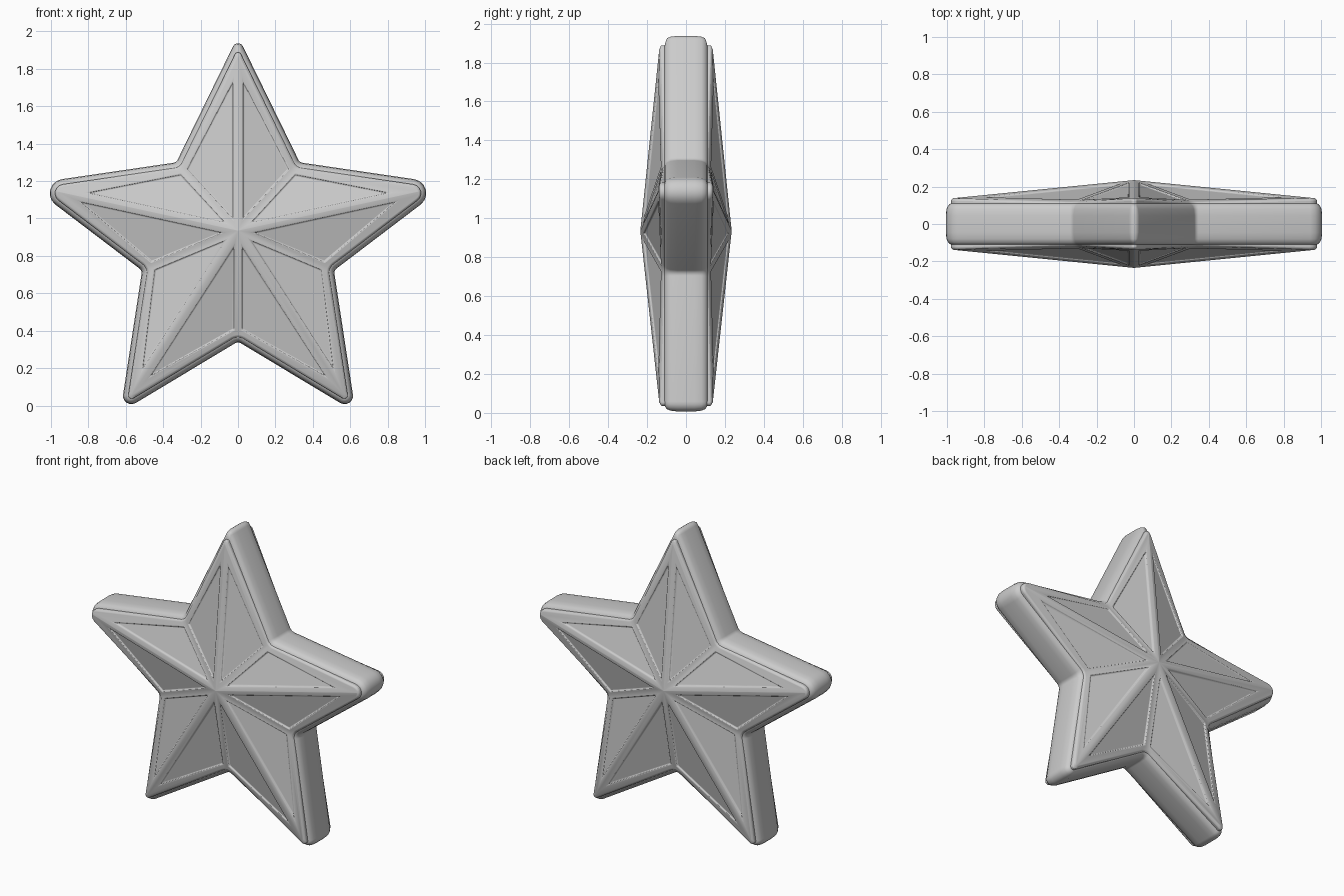
import bpy, bmesh, math
from mathutils import Vector
from mathutils.geometry import normal

if "Cube" in bpy.data.objects:
    bpy.data.objects.remove(bpy.data.objects["Cube"])

grey = bpy.data.materials.new("soft_grey")
grey.use_nodes = True
COLOUR = (0.6, 0.6, 0.6, 1)
grey.diffuse_color = COLOUR
grey.node_tree.nodes["Principled BSDF"].inputs["Base Color"].default_value = COLOUR

# Sharp star corners (x, z, rounding), clockwise from the top tip
half = [(0.33, 1.30, 0.03), (1.121, 1.184, 0.076), (0.513, 0.722, 0.03), (0.629, -0.036, 0.045)]
CORNERS = [(0, 1.975, 0.03)] + half + [(0, 0.342, 0.03)] + [(-x, z, r) for x, z, r in reversed(half)]
N = len(CORNERS)
ARC = 7
PEAK = Vector((0, 0.935))


def cross_lines(p, u, q, v):
    """Point where line p+u*s meets line q+v*t."""
    w = q - p
    return p + u * ((w.x * v.y - w.y * v.x) / (u.x * v.y - u.y * v.x))


def inset_polygon(points, widths):
    """Move each side of a clockwise polygon inwards by its own width."""
    sides = []
    for i, p in enumerate(points):
        u = (points[(i + 1) % len(points)] - p).normalized()
        sides.append((p + Vector((u.y, -u.x)) * widths[i], u))
    return [cross_lines(*sides[i - 1], *sides[i]) for i in range(len(points))]


def star_outline(d):
    """Inset star outline as a list of rounded corners, each an arc of points."""
    pts = inset_polygon([Vector(c[:2]) for c in CORNERS], [d] * N)
    arcs = []
    for i, p in enumerate(pts):
        a = (pts[i - 1] - p).normalized()
        b = (pts[(i + 1) % N] - p).normalized()
        r = max(CORNERS[i][2] - d, 0.018) if i % 2 == 0 else CORNERS[i][2] + d
        out = -(a + b).normalized()
        bend = a.angle(b) / 2
        mid = p - out * (r / math.sin(bend))
        across = Vector((-out.y, out.x))
        if across.dot(a) < 0:
            across = -across
        arc = []
        for k in range(ARC):
            t = (math.pi / 2 - bend) * (1 - 2 * k / (ARC - 1))
            arc.append(mid + out * (r * math.cos(t)) + across * (r * math.sin(t)))
        arcs.append(arc)
    return arcs


def add_ring(bm, arcs, height):
    return [[bm.verts.new((p.x, height(i), p.y)) for p in arc] for i, arc in enumerate(arcs)]


def bridge(bm, ring_a, ring_b):
    a, b = sum(ring_a, []), sum(ring_b, [])
    for i in range(len(a)):
        j = (i + 1) % len(a)
        bm.faces.new((a[i], a[j], b[j], b[i]))


def finish(bm, name, angle):
    bmesh.ops.recalc_face_normals(bm, faces=bm.faces)
    mesh = bpy.data.meshes.new(name)
    bm.to_mesh(mesh)
    bm.free()
    mesh.materials.append(grey)
    obj = bpy.data.objects.new(name, mesh)
    bpy.context.collection.objects.link(obj)
    bpy.ops.object.select_all(action='DESELECT')
    obj.select_set(True)
    bpy.context.view_layer.objects.active = obj
    bpy.ops.object.shade_smooth_by_angle(angle=math.radians(angle))
    return obj


# Thick star body with a rounded rim
bm = bmesh.new()
side = [(0.036, 0.112), (0.024, 0.108), (0.012, 0.098), (0.004, 0.08), (0, 0.045)]
profile = side + [(d, -y) for d, y in reversed(side)]
rings = [add_ring(bm, star_outline(d), lambda i, y=y: y) for d, y in profile]
for a, b in zip(rings, rings[1:]):
    bridge(bm, a, b)
for ring in (rings[0], rings[-1]):
    bm.faces.new(sum(ring, []))
finish(bm, "star_body", 50)


# Faceted plate with a sunken panel on each facet
def faceted_plate(name, sign):
    bm = bmesh.new()
    base = add_ring(bm, star_outline(0.028), lambda i: sign * 0.09)
    low = add_ring(bm, star_outline(0.028), lambda i: sign * (0.128 if i % 2 == 0 else 0.11))
    top_arcs = star_outline(0.038)
    top = add_ring(bm, top_arcs, lambda i: sign * (0.138 if i % 2 == 0 else 0.12))
    bridge(bm, base, low)
    bridge(bm, low, top)
    bm.faces.new(sum(base, []))
    peak = bm.verts.new((PEAK.x, sign * 0.235, PEAK.y))
    m = ARC // 2
    for i in range(N):
        j = (i + 1) % N
        first, last = top[i][m], top[j][m]
        ridge_w, valley_w = 0.026, 0.02
        if i % 2:
            ridge_w, valley_w = valley_w, ridge_w
        tri = [PEAK, top_arcs[i][m], top_arcs[j][m]]
        flat = inset_polygon(tri, [ridge_w, 0.036, valley_w])
        n = normal(peak.co, first.co, last.co)

        def on_facet(p, drop):
            y = peak.co.y - (n.x * (p.x - peak.co.x) + n.z * (p.y - peak.co.z)) / n.y
            return bm.verts.new((p.x, y - sign * drop, p.y))

        rim = [on_facet(p, 0) for p in flat]
        sunk = [on_facet(p, 0.01) for p in inset_polygon(flat, [0.006] * 3)]
        bm.faces.new((peak, first, rim[1], rim[0]))
        bm.faces.new((last, peak, rim[0], rim[2]))
        bm.faces.new(top[i][m:] + top[j][:m + 1] + [rim[2], rim[1]])
        for k in range(3):
            q = (k + 1) % 3
            bm.faces.new((rim[k], rim[q], sunk[q], sunk[k]))
        bm.faces.new(sunk)
    obj = finish(bm, name, 35)
    soft = obj.modifiers.new("soft_edges", 'BEVEL')
    soft.width = 0.004
    soft.segments = 2
    soft.limit_method = 'ANGLE'
    soft.angle_limit = math.radians(28)
    soft.use_clamp_overlap = False


faceted_plate("front_plate", -1)
faceted_plate("back_plate", 1)
